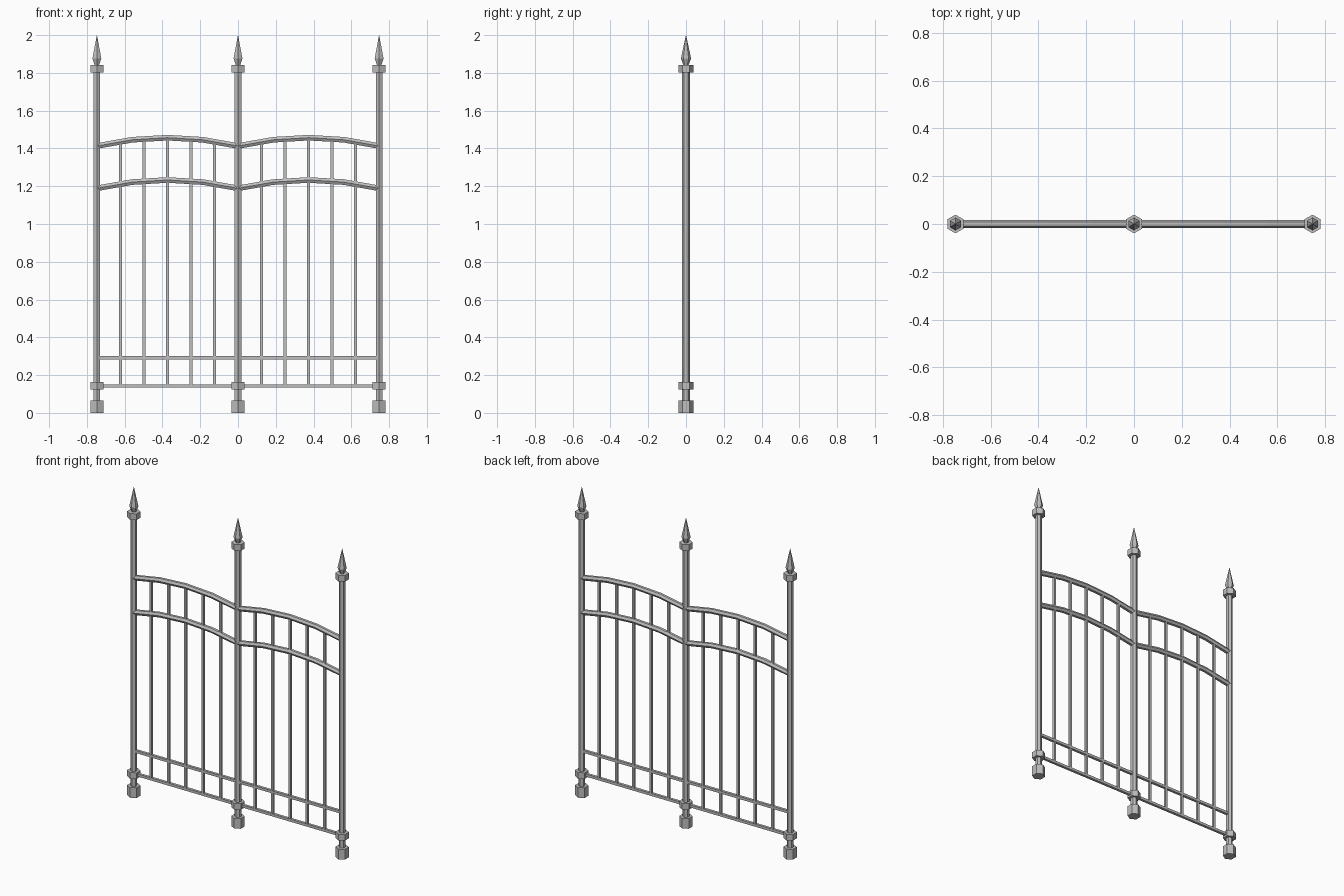
import bpy, bmesh, math
from mathutils import Vector

default = bpy.data.objects.get("Cube")
if default:
    bpy.data.objects.remove(default, do_unlink=True)

iron = bpy.data.materials.new("grey_iron")
iron.use_nodes = True
COLOUR = (0.52, 0.52, 0.52, 1)
iron.diffuse_color = COLOUR
iron.node_tree.nodes["Principled BSDF"].inputs["Base Color"].default_value = COLOUR


def finish(bm, name):
    bmesh.ops.recalc_face_normals(bm, faces=bm.faces)
    mesh = bpy.data.meshes.new(name)
    bm.to_mesh(mesh)
    bm.free()
    mesh.materials.append(iron)
    obj = bpy.data.objects.new(name, mesh)
    bpy.context.scene.collection.objects.link(obj)
    return obj


def skin(bm, rings):
    """Bridge matching rings of points and cap both ends."""
    rings = [[bm.verts.new(p) for p in ring] for ring in rings]
    n = len(rings[0])
    for a, b in zip(rings, rings[1:]):
        for i in range(n):
            j = (i + 1) % n
            bm.faces.new((a[i], a[j], b[j], b[i]))
    bm.faces.new(rings[0])
    bm.faces.new(rings[-1])


def column(name, x, profile):
    """Upright six-sided solid from (radius, height) pairs, a corner to the front."""
    bm = bmesh.new()
    turn = [math.pi / 2 + math.tau * i / 6 for i in range(6)]
    skin(bm, [[(x + r * math.cos(a), r * math.sin(a), z) for a in turn]
              for r, z in profile])
    return finish(bm, name)


def bar(name, points, radius, sides, turn=0):
    """Bar swept along points (x, z), with mitred joints."""
    pts = [Vector((x, 0, z)) for x, z in points]
    angles = [turn + math.tau * k / sides for k in range(sides)]
    rings = []
    for i, p in enumerate(pts):
        before = (p - pts[i - 1]).normalized() if i else None
        after = (pts[i + 1] - p).normalized() if i < len(pts) - 1 else None
        along = ((before or after) + (after or before)).normalized()
        up = Vector((-along.z, 0, along.x))
        stretch = 1 / along.dot(after or before)
        rings.append([p + up * (radius * stretch * math.sin(a))
                      + Vector((0, radius * math.cos(a), 0)) for a in angles])
    bm = bmesh.new()
    skin(bm, rings)
    return finish(bm, name)


def square_bar(name, start, end, half_width):
    return bar(name, [start, end], half_width * math.sqrt(2), 4, math.pi / 4)


SPAN = 0.747        # distance between posts
BARS = 5            # pickets in each panel
ARCH_RISE = 0.044


def arch_height(t, base):
    return base + ARCH_RISE * (1 - (2 * t - 1) ** 2)


# Posts with foot, collars and spear tip
for side, x in (("right", -SPAN), ("middle", 0), ("left", SPAN)):
    column(side + "_post_shaft", x, [(0.02, 0.04), (0.02, 1.83)])
    column(side + "_post_foot", x, [(0.039, 0), (0.039, 0.066)])
    for level, z in (("lower", 0.143), ("upper", 1.822)):
        column(f"{side}_post_{level}_collar", x, [(0.039, z - 0.02), (0.039, z + 0.02)])
    column(side + "_post_spear_tip", x, [(0.013, 1.84), (0.027, 1.876), (0.0006, 2.0)])

# Panels between the posts
for side, x0 in (("right", -SPAN), ("left", 0)):
    for level, z in (("bottom", 0.143), ("lower", 0.292)):
        square_bar(f"{side}_{level}_rail", (x0, z), (x0 + SPAN, z), 0.0085)
    for level, base in (("lower", 1.189), ("upper", 1.413)):
        steps = [i / 4 for i in range(5)]
        bar(f"{side}_{level}_arch",
            [(x0 + SPAN * t, arch_height(t, base)) for t in steps], 0.017, 6)
    for i in range(1, BARS + 1):
        t = i / (BARS + 1)
        x = x0 + SPAN * t
        square_bar(f"{side}_picket_{i}", (x, 0.143), (x, arch_height(t, 1.409)), 0.0075)
